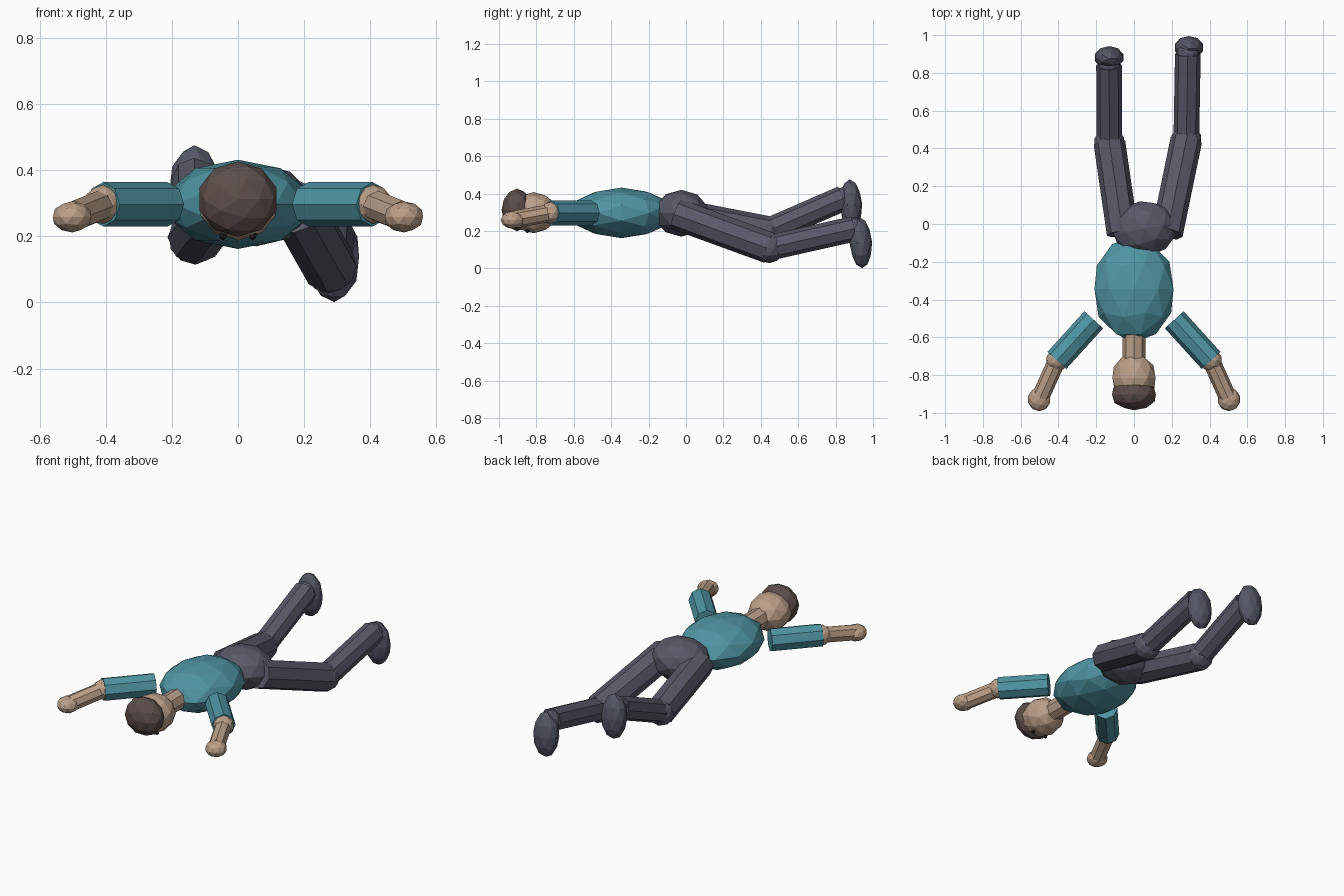
import bpy
import math
from mathutils import Vector

cube = bpy.data.objects.get("Cube")
if cube:
    bpy.data.objects.remove(cube, do_unlink=True)


def material(name, rgb):
    mat = bpy.data.materials.new(name)
    mat.use_nodes = True
    color = (*rgb, 1.0)
    mat.diffuse_color = color
    mat.node_tree.nodes["Principled BSDF"].inputs["Base Color"].default_value = color
    return mat


SHIRT = material("teal_shirt", (0.08, 0.30, 0.37))
TROUSERS = material("slate_trousers", (0.10, 0.10, 0.14))
SHOE = material("slate_shoe", (0.09, 0.095, 0.135))
SKIN = material("tan_skin", (0.50, 0.35, 0.25))
HAIR = material("brown_hair", (0.11, 0.075, 0.07))
EYE = material("dark_eye", (0.02, 0.015, 0.015))

ALONG_Y = (math.radians(90), 0, 0)


def finish(name, mat):
    obj = bpy.context.object
    obj.name = name
    obj.data.name = name
    obj.data.materials.append(mat)
    return obj


def blob(name, center, size, mat, rotation=(0, 0, 0), detail=2):
    """Faceted ellipsoid; size holds the half lengths along its own axes."""
    bpy.ops.mesh.primitive_ico_sphere_add(
        subdivisions=detail, radius=1, location=center, scale=size, rotation=rotation)
    return finish(name, mat)


def limb(name, start, end, radius, mat):
    """Eight sided cylinder between two points."""
    a, b = Vector(start), Vector(end)
    axis = b - a
    bpy.ops.mesh.primitive_cylinder_add(
        vertices=8, radius=radius, depth=axis.length, location=(a + b) / 2,
        rotation=axis.to_track_quat('Z', 'Y').to_euler())
    return finish(name, mat)


def joint(name, center, radius, mat):
    return blob(name, center, (radius,) * 3, mat)


# Trunk, lying face down along y
blob("torso", (0, -0.345, 0.297), (0.22, 0.135, 0.28), SHIRT, ALONG_Y)
blob("pelvis", (0.055, -0.025, 0.295), (0.175, 0.125, 0.147), TROUSERS,
     (math.radians(90), 0, math.radians(10)))

# Neck and head
limb("neck", (0, -0.58, 0.297), (0, -0.73, 0.297), 0.06, SKIN)
blob("head", (0, -0.815, 0.298), (0.12, 0.11, 0.13), SKIN, ALONG_Y)
blob("hair", (0, -0.903, 0.313), (0.122, 0.114, 0.083), HAIR, ALONG_Y)

# Mirrored eyes and arms
for side, s in (("left", 1), ("right", -1)):
    blob(side + "_eye", (s * 0.045, -0.848, 0.201), (0.013,) * 3, EYE, detail=1)
    shoulder = (s * 0.213, -0.507, 0.297)
    elbow = (s * 0.408, -0.722, 0.297)
    wrist = (s * 0.495, -0.915, 0.262)
    limb(side + "_sleeve", shoulder, elbow, 0.067, SHIRT)
    joint(side + "_elbow", elbow, 0.059, SKIN)
    limb(side + "_forearm", elbow, wrist, 0.047, SKIN)
    blob(side + "_hand", (s * 0.502, -0.928, 0.259), (0.061, 0.063, 0.047), SKIN)

# Legs: hip, knee, ankle and foot centre
legs = {
    "left": ((0.175, -0.05, 0.29), (0.277, 0.445, 0.11),
             (0.285, 0.9, 0.212), (0.291, 0.935, 0.137)),
    "right": ((-0.06, -0.05, 0.29), (-0.13, 0.43, 0.197),
              (-0.132, 0.84, 0.375), (-0.132, 0.882, 0.34)),
}
for side, (hip, knee, ankle, foot) in legs.items():
    limb(side + "_thigh", hip, knee, 0.084, TROUSERS)
    joint(side + "_knee", knee, 0.082, TROUSERS)
    limb(side + "_shin", knee, ankle, 0.068, TROUSERS)
    joint(side + "_ankle", ankle, 0.06, SHOE)
    blob(side + "_shoe", foot, (0.079, 0.06, 0.136), SHOE, (math.radians(3), 0, 0))
